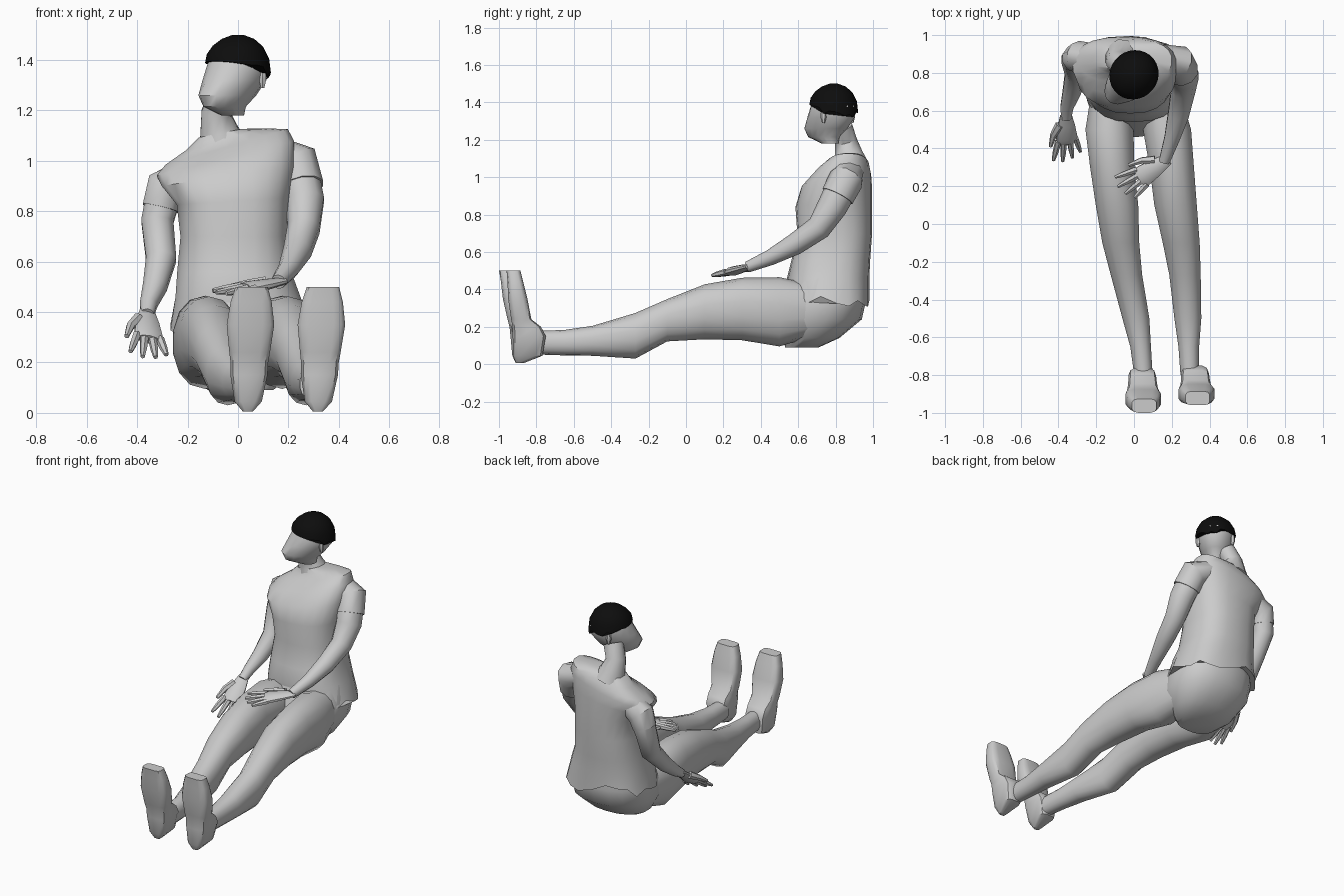
import bpy, bmesh, math, random
from mathutils import Vector as V

if "Cube" in bpy.data.objects:
    bpy.data.objects.remove(bpy.data.objects["Cube"])

random.seed(4)
X, Y, Z = V((1, 0, 0)), V((0, 1, 0)), V((0, 0, 1))


def build(name, rings, angle=40):
    """Skin a list of point rings and cap both ends."""
    bm = bmesh.new()
    vs = [[bm.verts.new(p) for p in r] for r in rings]
    n = len(vs[0])
    for a, b in zip(vs, vs[1:]):
        for i in range(n):
            j = (i + 1) % n
            bm.faces.new((a[i], a[j], b[j], b[i]))
    bm.faces.new(vs[0][::-1])
    bm.faces.new(vs[-1])
    bmesh.ops.recalc_face_normals(bm, faces=bm.faces[:])
    me = bpy.data.meshes.new(name)
    bm.to_mesh(me)
    bm.free()
    ob = bpy.data.objects.new(name, me)
    bpy.context.collection.objects.link(ob)
    bpy.ops.object.select_all(action='DESELECT')
    ob.select_set(True)
    bpy.context.view_layer.objects.active = ob
    bpy.ops.object.shade_smooth_by_angle(angle=math.radians(angle))
    return ob


def ring(c, u, v, ru, rv, n=14, e=2.0):
    """Superellipse ring around c in the plane of u and v."""
    pts = []
    for i in range(n):
        t = 2 * math.pi * (i + 0.5) / n
        cu, sv = math.cos(t), math.sin(t)
        pts.append(c + u * ru * math.copysign(abs(cu) ** (2 / e), cu)
                   + v * rv * math.copysign(abs(sv) ** (2 / e), sv))
    return pts


def tube(name, path, n=10, flat=1.0, side=None):
    """Round or flattened limb along a path of (point, radius)."""
    pts = [V(p) for p, r in path]
    rings = []
    for i, (p, r) in enumerate(path):
        d = (pts[min(i + 1, len(pts) - 1)] - pts[max(i - 1, 0)]).normalized()
        s = V(side) if side else X
        u = (s - d * s.dot(d)).normalized()
        rings.append(ring(pts[i], u, d.cross(u), r, r * flat, n))
    return build(name, rings)


# torso with a tilted shoulder line: z, cx, cy, rx, ry, tilt
torso = [(.35, .01, .765, .28, .215, 0), (.46, -.0, .76, .25, .22, 0),
         (.56, -.015, .775, .228, .21, 0), (.7, -.015, .795, .215, .2, 0),
         (.84, -.02, .79, .225, .205, .06), (.94, -.04, .805, .265, .19, .15),
         (1.01, -.05, .84, .275, .15, .25), (1.055, -.045, .865, .245, .115, .29),
         (1.085, -.05, .875, .16, .085, .28), (1.11, -.07, .87, .085, .07, .2)]
rings = [ring(V((cx, cy, z)), X + Z * k, Y, rx, ry, 22, 2.5)
         for z, cx, cy, rx, ry, k in torso]
for i, p in enumerate(rings[0]):          # ragged shirt hem
    p.z += random.uniform(-.05, .05)
build('shirt_torso', rings)

# pelvis
pelvis = [(.09, .62, .13, .09), (.14, .67, .2, .15), (.24, .7, .26, .24),
          (.35, .735, .268, .23), (.46, .75, .24, .2)]
build('pelvis', [ring(V((0.01, cy, z)), X, Y, rx, ry, 18, 2.3)
                 for z, cy, rx, ry in pelvis])

# legs: y, cz, rx, rz with one row of centres per side
leg = [(.75, .29, .1, .12), (.5, .28, .13, .185), (.3, .295, .12, .167),
       (.1, .28, .115, .147), (-.1, .235, .1, .113), (-.27, .152, .085, .122),
       (-.5, .125, .073, .08), (-.65, .115, .056, .068), (-.8, .115, .05, .063)]
centres = {'right': (-.12, -.13, -.115, -.09, -.07, -.04, .01, .035, .05),
           'left': (.13, .175, .2, .22, .25, .27, .285, .29, .295)}
for side, cxs in centres.items():
    build(side + '_leg', [ring(V((cx, y, cz)), X, Z, rx, rz, 14, 2.2)
                          for cx, (y, cz, rx, rz) in zip(cxs, leg)])

# shoes pointing up: z, back y, front y, half width
shoe = [(.005, -.87, -.91, .02), (.045, -.77, -.93, .055), (.15, -.76, -.94, .075),
        (.2, -.79, -.945, .076), (.24, -.845, -.955, .082), (.35, -.875, -.98, .096),
        (.44, -.905, -.99, .083), (.5, -.925, -1.0, .065)]
for side, cx, lean, dy in (('right', .045, .03, 0), ('left', .325, .04, .04)):
    build(side + '_shoe',
          [ring(V((cx + lean * (z - .2), (a + b) / 2 + dy * z * 2, z)), X, Y, w,
                (a - b) / 2, 12, 4) for z, a, b, w in shoe])

# arms and sleeves
arms = {
    'left': [((.13, .88, 1.03), .07), ((.235, .855, .985), .088), ((.265, .78, .84), .08),
             ((.26, .71, .73), .067), ((.235, .58, .64), .058),
             ((.2, .45, .57), .042), ((.16, .33, .52), .03)],
    'right': [((-.2, .88, .94), .07), ((-.29, .885, .89), .08), ((-.32, .87, .76), .067),
              ((-.305, .8, .61), .063), ((-.33, .7, .5), .05),
              ((-.355, .62, .43), .036), ((-.36, .56, .39), .028)]}
for side, path in arms.items():
    tube(side + '_arm', path)
    sleeve = [(p, r * 1.06) for p, r in path[:2]]
    mid = V(path[1][0]).lerp(V(path[2][0]), .6)
    tube(side + '_sleeve', sleeve + [(mid, path[2][1] * 1.12)])


# hands with spread fingers and a thumb
def hand(name, wrist, d, s, k):
    w, d, s = V(wrist), V(d).normalized(), V(s)
    s = (s - d * s.dot(d)).normalized() * k
    d = d * k
    tube(name + '_palm', [(w - d * .02, .032), (w + d * .04, .048),
                          (w + d * .11, .06), (w + d * .135, .048)], 10, .42, s)
    for i, ln in enumerate((.1, .115, .105, .08)):
        q = 1.5 - i
        a = w + d * .12 + s * .026 * q
        f = d + s * .17 * q
        tube('%s_finger_%d' % (name, i + 1),
             [(a, .018), (a + f * ln * .6, .015), (a + f * ln, .009)], 6, 1, s)
    a = w + d * .03 + s * .03
    tube(name + '_thumb', [(a, .024), (a + d * .05 + s * .03, .018),
                           (a + d * .11 + s * .045, .01)], 6, 1, s)


hand('left_hand', (.16, .33, .52), (-.82, -.55, -.16), (-.5, .8, .1), 1.2)
hand('right_hand', (-.36, .56, .39), (.03, -.78, -.6), (-.9, 0, .3), 1.2)

# neck
tube('neck', [((-.06, .88, 1.06), .1), ((-.075, .87, 1.12), .078),
              ((-.085, .855, 1.19), .062), ((-.05, .83, 1.27), .062)], 12)

# head turned to its right: z, forward offset, half depth, half width
F, S = V((-.707, -.707, 0)), V((.707, -.707, 0))
centre = V((0, .79, 0))
head = [(1.18, .03, .05, .04), (1.215, .075, .1, .065), (1.26, .06, .135, .09),
        (1.32, .02, .142, .11), (1.38, 0, .13, .117), (1.43, 0, .105, .1),
        (1.46, 0, .06, .06)]
build('head', [ring(centre + F * o + Z * z, F, S, a, b, 16)
               for z, o, a, b in head])

# ears
for name, k in (('left_ear', 1), ('right_ear', -1)):
    tube(name, [(centre + S * k * .108 - F * .03 + Z * (1.29 + h), r)
                for h, r in ((0, .008), (.03, .016), (.06, .014), (.075, .006))], 6)

# hair cap, high at the brow and low at the nape with a ragged edge:
# z, half depth, half width, rise towards the brow
hair = [(1.37, .134, .127, .2), (1.415, .127, .12, .1), (1.455, .102, .098, .03),
        (1.484, .066, .063, 0), (1.5, .022, .022, 0)]
rings = [ring(centre + Z * z, F + Z * k, S, a, b, 28) for z, a, b, k in hair]
for p in rings[0]:
    if (p - centre).dot(F) < .06:
        p.z += random.uniform(-.025, .012)
black = bpy.data.materials.new('black_hair')
black.diffuse_color = (.004, .004, .004, 1)
black.use_nodes = True
black.node_tree.nodes["Principled BSDF"].inputs["Base Color"].default_value = black.diffuse_color
build('hair', rings, 60).data.materials.append(black)
